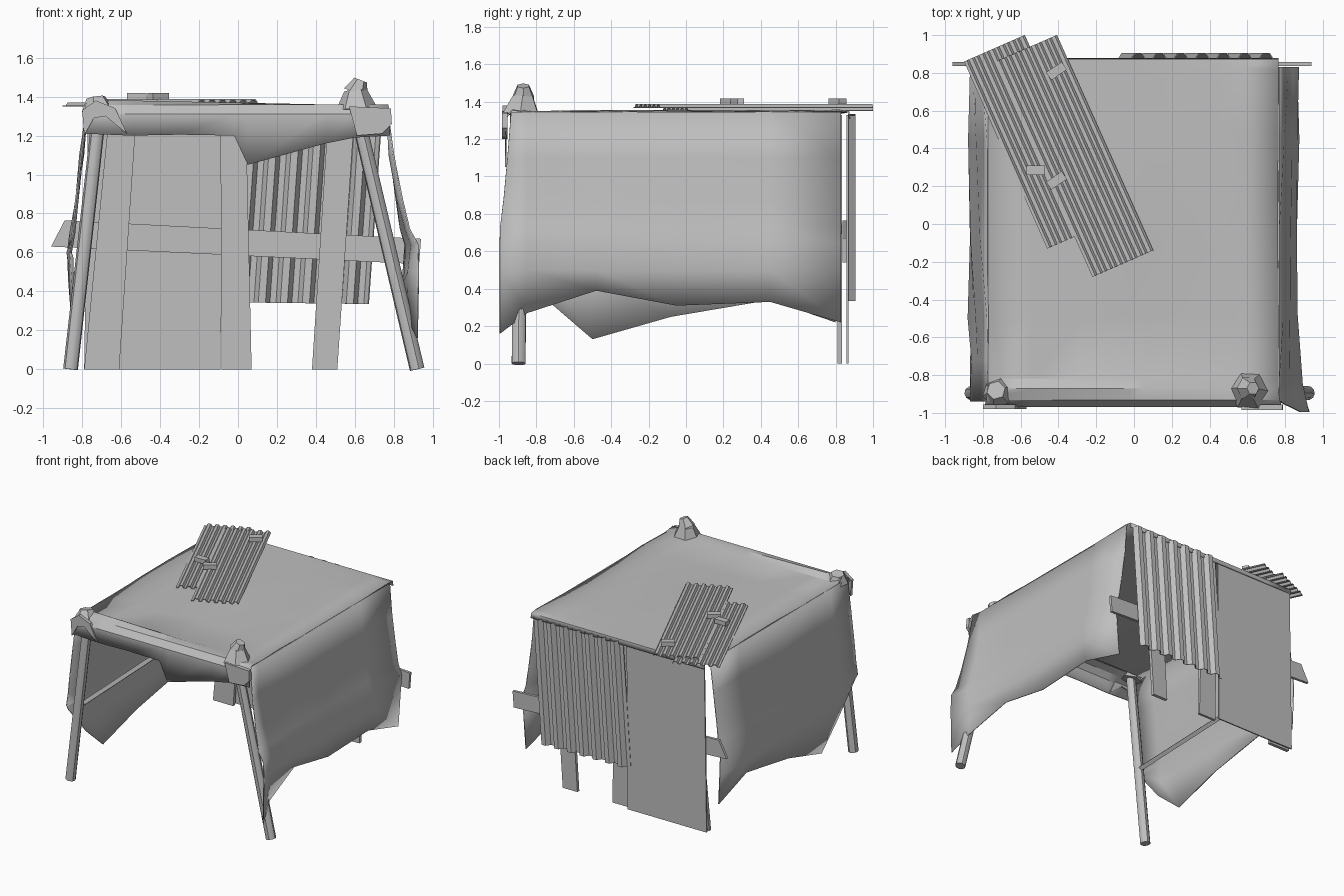
import bpy
import bmesh
import random
from math import pi
from mathutils import Matrix, Vector

random.seed(4)

if "Cube" in bpy.data.objects:
    bpy.data.objects.remove(bpy.data.objects["Cube"], do_unlink=True)

grey = bpy.data.materials.new("weathered grey")
grey.use_nodes = True
shade = (0.52, 0.52, 0.52, 1)
grey.diffuse_color = shade
grey.node_tree.nodes["Principled BSDF"].inputs["Base Color"].default_value = shade


def finish(name, bm, smooth=None, thickness=None):
    """Turn a bmesh into a named object with the shared material."""
    bmesh.ops.recalc_face_normals(bm, faces=bm.faces)
    mesh = bpy.data.meshes.new(name)
    bm.to_mesh(mesh)
    bm.free()
    mesh.materials.append(grey)
    obj = bpy.data.objects.new(name, mesh)
    bpy.context.collection.objects.link(obj)
    if smooth:
        bpy.ops.object.select_all(action="DESELECT")
        obj.select_set(True)
        bpy.context.view_layer.objects.active = obj
        bpy.ops.object.shade_smooth_by_angle(angle=smooth)
    if thickness:
        solid = obj.modifiers.new("thickness", "SOLIDIFY")
        solid.thickness = thickness
        solid.offset = 0
    return obj


def loft(name, rows, smooth=None, thickness=0.008):
    """Skin a surface through rows holding equal numbers of points."""
    bm = bmesh.new()
    grid = [[bm.verts.new(point) for point in row] for row in rows]
    for first, second in zip(grid, grid[1:]):
        for i in range(len(first) - 1):
            bm.faces.new((first[i], first[i + 1], second[i + 1], second[i]))
    return finish(name, bm, smooth, thickness)


def slab(name, outline, front, back):
    """Extrude an outline in the xz plane from front to back along y."""
    bm = bmesh.new()
    face = bm.faces.new([bm.verts.new((x, front, z)) for x, z in outline])
    grown = bmesh.ops.extrude_face_region(bm, geom=[face])
    moved = [v for v in grown["geom"] if isinstance(v, bmesh.types.BMVert)]
    bmesh.ops.translate(bm, verts=moved, vec=(0, back - front, 0))
    return finish(name, bm)


def rod(name, bottom, top, radius, top_radius, sides=10):
    """Tapered round bar between two points."""
    bottom, top = Vector(bottom), Vector(top)
    axis = top - bottom
    place = Matrix.Translation((bottom + top) / 2) @ axis.to_track_quat("Z", "Y").to_matrix().to_4x4()
    bm = bmesh.new()
    bmesh.ops.create_cone(bm, cap_ends=True, segments=sides, radius1=radius,
                          radius2=top_radius, depth=axis.length, matrix=place)
    return finish(name, bm, pi / 5)


def corrugated(name, corner, across, along, normal, waves, height):
    """Ridged metal sheet spanned by two edge vectors."""
    corner, across, along, normal = map(Vector, (corner, across, along, normal))
    section = []
    for wave in range(waves):
        for offset, level in ((0, 0), (0.3, 0), (0.5, 1), (0.8, 1)):
            section.append(corner + across * (wave + offset) / waves + normal * height * level)
    section.append(corner + across)
    return loft(name, [section, [point + along for point in section]], thickness=0.006)


def wrinkle(amount):
    return random.uniform(-amount, amount)


# Cloth roof with a ragged front valance
valance = ((-0.79, 1.21), (-0.55, 1.2), (-0.3, 1.205), (-0.02, 1.2),
           (0.05, 1.05), (0.45, 1.16), (0.6, 1.19), (0.78, 1.2))
roof_rows = [[(x, -0.965, hem) for x, hem in valance],
             [(x, -0.965, 1.31) for x, hem in valance],
             [(x * 0.99, -0.93, 1.355) for x, hem in valance],
             [(x * 0.98, -0.87, 1.365 - x * 0.02) for x, hem in valance],
             [(x * 0.98, -0.82, 1.345) for x, hem in valance]]
for y in (-0.5, -0.15, 0.2, 0.5, 0.8):
    roof_rows.append([(x * 0.98, y + wrinkle(0.03), 1.345 + wrinkle(0.009))
                      for x, hem in valance])
roof_rows.append([(x * 0.98, 0.87, 1.345) for x, hem in valance])
roof_rows.append([(x * 0.98, 0.875, 1.31) for x, hem in valance])
loft("cloth_roof", roof_rows, pi / 7)


def side_cloth(name, side, stations, profile):
    """Hanging cloth: stations give y, hem height and flare."""
    rows = []
    for index, (y, hem, flare) in enumerate(stations):
        row = []
        for drop, (z, x) in enumerate(profile):
            fall = drop / (len(profile) - 1)
            level = max(z, hem) if drop < len(profile) - 1 else hem
            if drop and level == hem:
                level = hem + 0.02 * (len(profile) - 1 - drop)
            sway = wrinkle(0.012) if drop and 0 < index < len(stations) - 1 else 0
            lean = -0.06 * min(1, fall * 2) if index == 0 and side > 0 else 0
            row.append((side * (x + flare * fall + sway), y + lean, level))
        rows.append(row)
    loft(name, rows, pi / 7)


side_cloth("left_side_cloth", 1,
           ((-0.935, 0.16, 0.08), (-0.85, 0.27, 0.02), (-0.48, 0.39, 0),
            (-0.05, 0.31, 0), (0.45, 0.33, 0), (0.83, 0.22, 0)),
           ((1.345, 0.765), (1.1, 0.785), (0.88, 0.815), (0.72, 0.84),
            (0.64, 0.87), (0.5, 0.86), (0.2, 0.84)))
side_cloth("right_side_cloth", -1,
           ((-0.94, 0.58, 0), (-0.72, 0.32, 0), (-0.5, 0.13, 0),
            (-0.08, 0.25, 0), (0.45, 0.34, 0), (0.8, 0.22, 0)),
           ((1.345, 0.775), (1.1, 0.805), (0.85, 0.835), (0.7, 0.85),
            (0.6, 0.865), (0.45, 0.86), (0.1, 0.85)))

# Front poles and the cloth bunched over their tops
rod("left_front_pole", (0.92, -0.895, 0), (0.6, -0.88, 1.36), 0.038, 0.036)
rod("right_front_pole", (-0.86, -0.895, 0), (-0.71, -0.88, 1.34), 0.038, 0.036)
rod("left_pole_hood", (0.61, -0.88, 1.33), (0.605, -0.87, 1.43), 0.11, 0.06, 6)
rod("left_pole_cap", (0.605, -0.87, 1.42), (0.63, -0.87, 1.485), 0.065, 0.035, 6)
rod("right_pole_hood", (-0.72, -0.89, 1.33), (-0.73, -0.88, 1.395), 0.085, 0.05, 6)

# Loose cloth folds at the two front corners
slab("right_corner_fold", ((-0.8, 1.33), (-0.79, 1.2), (-0.74, 1.29), (-0.68, 1.3),
                           (-0.57, 1.21), (-0.63, 1.34), (-0.73, 1.38)), -0.98, -0.955)
slab("left_corner_fold", ((0.57, 1.35), (0.61, 1.2), (0.74, 1.21),
                          (0.79, 1.26), (0.785, 1.34)), -0.985, -0.955)

# Back wall: flat sheet, upright boards and a long cross plank
slab("back_sheet", ((-0.79, 0), (-0.09, 0), (-0.08, 1.33), (-0.77, 1.33)), 0.858, 0.868)
slab("middle_board", ((-0.085, 0), (0.07, 0), (0.04, 1.33), (-0.09, 1.33)), 0.815, 0.835)
slab("right_board", ((-0.79, 0), (-0.61, 0), (-0.52, 1.33), (-0.66, 1.33)), 0.81, 0.835)
slab("left_board", ((0.38, 0), (0.51, 0), (0.6, 1.33), (0.465, 1.33)), 0.81, 0.835)
slab("cross_plank", ((-0.96, 0.63), (0.93, 0.54), (0.94, 0.67), (-0.89, 0.765)), 0.836, 0.857)
corrugated("back_corrugated_sheet", (-0.05, 0.868, 1.335), (0.79, 0, -0.01),
           (-0.07, 0, -0.99), (0, 1, 0), 7, 0.035)

# Thin rail along the right side
rod("right_side_rail", (-0.79, -0.88, 0.6), (-0.79, 0.82, 0.66), 0.022, 0.022, 4)

# Two overlapping corrugated sheets lying on the roof
corrugated("lower_roof_sheet", (-0.9, 0.86, 1.352), (0.32, 0.14, 0),
           (0.44, -0.99, 0), (0, 0, 1), 6, 0.016)
corrugated("upper_roof_sheet", (-0.73, 0.86, 1.368), (0.32, 0.14, 0),
           (0.51, -1.14, 0), (0, 0, 1), 6, 0.016)

# Bricks weighing the sheets down
for number, (x, y, turn) in enumerate(((-0.52, 0.285, 0), (-0.41, 0.23, 0.6), (-0.41, 0.81, 0.6))):
    bm = bmesh.new()
    bmesh.ops.create_cube(bm, size=1, matrix=Matrix.Translation((x, y, 1.4))
                          @ Matrix.Rotation(turn, 4, "Z") @ Matrix.Diagonal((0.1, 0.05, 0.035, 1)))
    finish("roof_brick_" + str(number + 1), bm)
